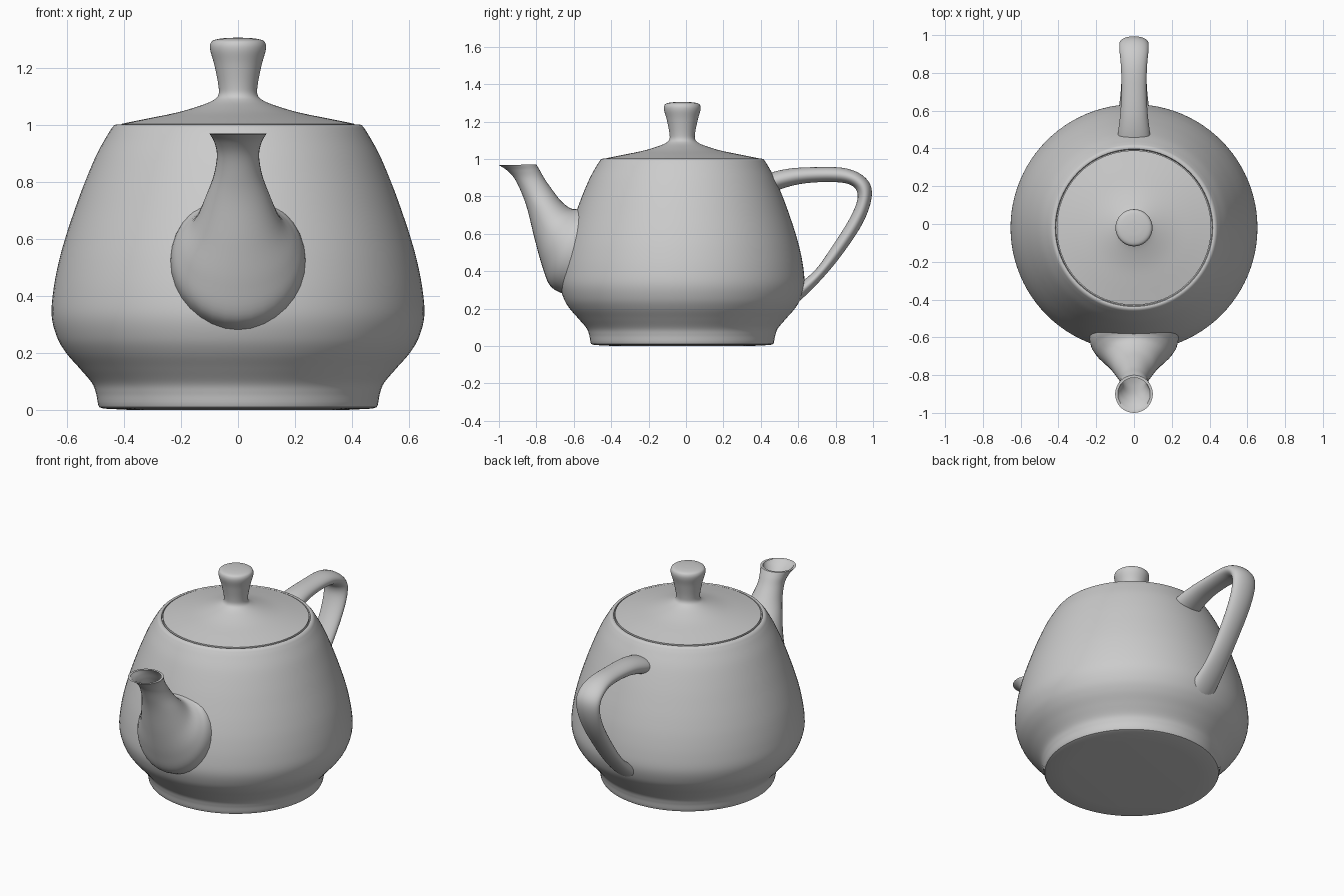
import bpy, bmesh, math
from mathutils import Vector

AXIS_Y = -0.02   # the round body sits slightly off the origin


def smooth(points, n=6):
    """Catmull-Rom resampling of tuples of any length."""
    p = [Vector(q) for q in points]
    p = [p[0] * 2 - p[1]] + p + [p[-1] * 2 - p[-2]]
    out = []
    for a, b, c, d in zip(p, p[1:], p[2:], p[3:]):
        for i in range(n):
            t = i / n
            out.append(0.5 * (2 * b + (c - a) * t + (2 * a - 5 * b + 4 * c - d) * t * t
                              + (3 * b - a - 3 * c + d) * t ** 3))
    return [tuple(v) for v in out] + [tuple(points[-1])]


def loft(name, loops, cap_start=True, cap_end=True):
    """Skin a list of closed loops of equal length."""
    bm = bmesh.new()
    rings = [[bm.verts.new(co) for co in loop] for loop in loops]
    n = len(rings[0])
    for r, s in zip(rings, rings[1:]):
        for i in range(n):
            j = (i + 1) % n
            bm.faces.new((r[i], r[j], s[j], s[i]))
    if cap_start:
        bm.faces.new(rings[0][::-1])
    if cap_end:
        bm.faces.new(rings[-1])
    bmesh.ops.recalc_face_normals(bm, faces=bm.faces)
    mesh = bpy.data.meshes.new(name)
    bm.to_mesh(mesh)
    bm.free()
    ob = bpy.data.objects.new(name, mesh)
    bpy.context.collection.objects.link(ob)
    bpy.ops.object.select_all(action='DESELECT')
    ob.select_set(True)
    bpy.context.view_layer.objects.active = ob
    bpy.ops.object.shade_smooth_by_angle(angle=math.radians(40))
    return ob


def revolve(name, profile, n=96):
    angles = [2 * math.pi * i / n for i in range(n)]
    return loft(name, [[(r * math.cos(a), AXIS_Y + r * math.sin(a), z) for a in angles]
                       for r, z in profile])


def section(s, k=1.0, n=32):
    """Ellipse in the plane through two (y, z) outline points, half width w."""
    y1, z1, y2, z2, w = s
    cy, cz, hy, hz = (y1 + y2) / 2, (z1 + z2) / 2, (y1 - y2) / 2 * k, (z1 - z2) / 2 * k
    return [(w * k * math.sin(a), cy + hy * math.cos(a), cz + hz * math.cos(a))
            for a in (2 * math.pi * i / n for i in range(n))]


# Body: flat base, foot, belly and rim with a groove for the lid
foot = [(0.37, 0), (0.47, 0.005), (0.486, 0.01), (0.49, 0.018)]
belly = smooth([(0.492, 0.03), (0.498, 0.06), (0.512, 0.095), (0.555, 0.146), (0.602, 0.2),
                (0.634, 0.255), (0.653, 0.33), (0.647, 0.42), (0.628, 0.52), (0.603, 0.61),
                (0.573, 0.7), (0.54, 0.79), (0.498, 0.89), (0.46, 0.96), (0.441, 0.99)])
rim = [(0.434, 0.998), (0.425, 1.001), (0.417, 0.999), (0.413, 0.985)]
revolve("body", foot + belly + rim)

# Lid with its knob
lid = smooth([(0.409, 1.003), (0.32, 1.021), (0.217, 1.042), (0.14, 1.064), (0.09, 1.084),
              (0.069, 1.104), (0.069, 1.14), (0.083, 1.21), (0.097, 1.26), (0.096, 1.285),
              (0.083, 1.297), (0.05, 1.303), (0.012, 1.305)])
revolve("lid", [(0.409, 0.985)] + lid)

# Spout: upper outline y z, lower outline y z, half width
spout = smooth([(-0.45, 0.75, -0.64, 0.27, 0.24), (-0.53, 0.755, -0.725, 0.32, 0.232),
                (-0.575, 0.735, -0.77, 0.43, 0.203), (-0.615, 0.735, -0.81, 0.575, 0.152),
                (-0.665, 0.772, -0.848, 0.73, 0.112), (-0.71, 0.828, -0.88, 0.82, 0.085),
                (-0.755, 0.892, -0.915, 0.892, 0.074), (-0.782, 0.94, -0.955, 0.937, 0.083),
                (-0.80, 0.97, -1.0, 0.967, 0.1)])
inner = [section(s, 0.86) for s in spout[:16:-1]]
loft("spout", [section(s) for s in spout] + inner, cap_start=False)

# Handle: outer outline y z, inner outline y z, half width
handle = smooth([(0.38, 0.89, 0.41, 0.79, 0.088), (0.45, 0.925, 0.49, 0.832, 0.086),
                 (0.56, 0.949, 0.6, 0.864, 0.073), (0.7, 0.956, 0.72, 0.876, 0.066),
                 (0.84, 0.952, 0.825, 0.874, 0.069), (0.935, 0.918, 0.885, 0.858, 0.076),
                 (0.989, 0.853, 0.915, 0.823, 0.078), (0.985, 0.757, 0.912, 0.765, 0.075),
                 (0.93, 0.63, 0.866, 0.665, 0.07), (0.82, 0.47, 0.77, 0.515, 0.066),
                 (0.717, 0.348, 0.69, 0.405, 0.07), (0.62, 0.252, 0.595, 0.325, 0.08),
                 (0.55, 0.2, 0.52, 0.27, 0.082)])
loft("handle", [section(s) for s in handle])
